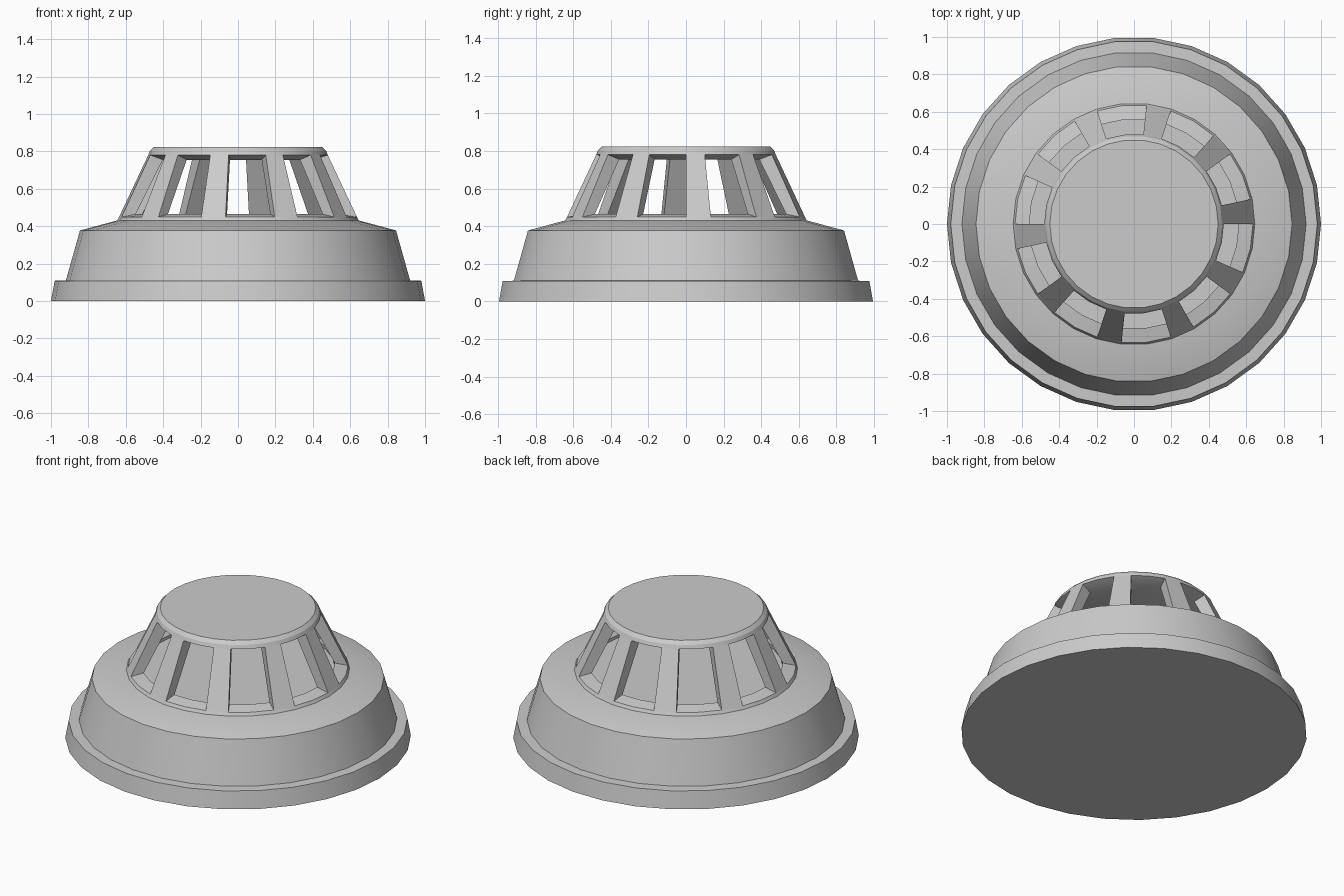
import bpy, bmesh
from math import cos, sin, tau, radians

if "Cube" in bpy.data.objects:
    bpy.data.objects.remove(bpy.data.objects["Cube"])

SIDES = 30


def point(r, z, i):
    a = tau * i / SIDES
    return (r * cos(a), r * sin(a), z)


def finish(bm, name):
    bmesh.ops.recalc_face_normals(bm, faces=bm.faces)
    mesh = bpy.data.meshes.new(name)
    bm.to_mesh(mesh)
    bm.free()
    ob = bpy.data.objects.new(name, mesh)
    bpy.context.collection.objects.link(ob)
    bpy.ops.object.select_all(action='DESELECT')
    ob.select_set(True)
    bpy.context.view_layer.objects.active = ob
    bpy.ops.object.shade_smooth_by_angle(angle=radians(20))
    return ob


def lathe(name, profile, closed=False):
    """Spin (radius, z) points; open profiles get flat discs at both ends."""
    bm = bmesh.new()
    rings = [[bm.verts.new(point(r, z, i)) for i in range(SIDES)] for r, z in profile]
    pairs = list(zip(rings, rings[1:]))
    if closed:
        pairs.append((rings[-1], rings[0]))
    else:
        bm.faces.new(rings[0])
        bm.faces.new(rings[-1])
    for a, b in pairs:
        for i in range(SIDES):
            j = (i + 1) % SIDES
            bm.faces.new((a[i], a[j], b[j], b[i]))
    return finish(bm, name)


# Mounting flange, tapered body, shoulder and chamber floor
lathe("base_body", [(1.0, 0), (0.98, 0.108), (0.92, 0.11), (0.845, 0.377),
                    (0.648, 0.43), (0.57, 0.43), (0.56, 0.445)])

# Sloping sill below the vents
lathe("vent_sill", [(0.646, 0.43), (0.636, 0.449), (0.56, 0.464), (0.565, 0.43)], closed=True)

# Cap with a bevelled rim
lathe("top_cap", [(0.41, 0.755), (0.48, 0.78), (0.471, 0.803), (0.45, 0.823)])

# Ten leaning ribs, each one segment wide with a two-segment vent between
bm = bmesh.new()
section = [(0.636, 0.449), (0.48, 0.78), (0.41, 0.755), (0.56, 0.464)]
for k in range(0, SIDES, 3):
    left = [bm.verts.new(point(r, z, k)) for r, z in section]
    right = [bm.verts.new(point(r, z, k + 1)) for r, z in section]
    bm.faces.new(left)
    bm.faces.new(right)
    for i in range(4):
        j = (i + 1) % 4
        bm.faces.new((left[i], left[j], right[j], right[i]))
finish(bm, "vent_ribs")
